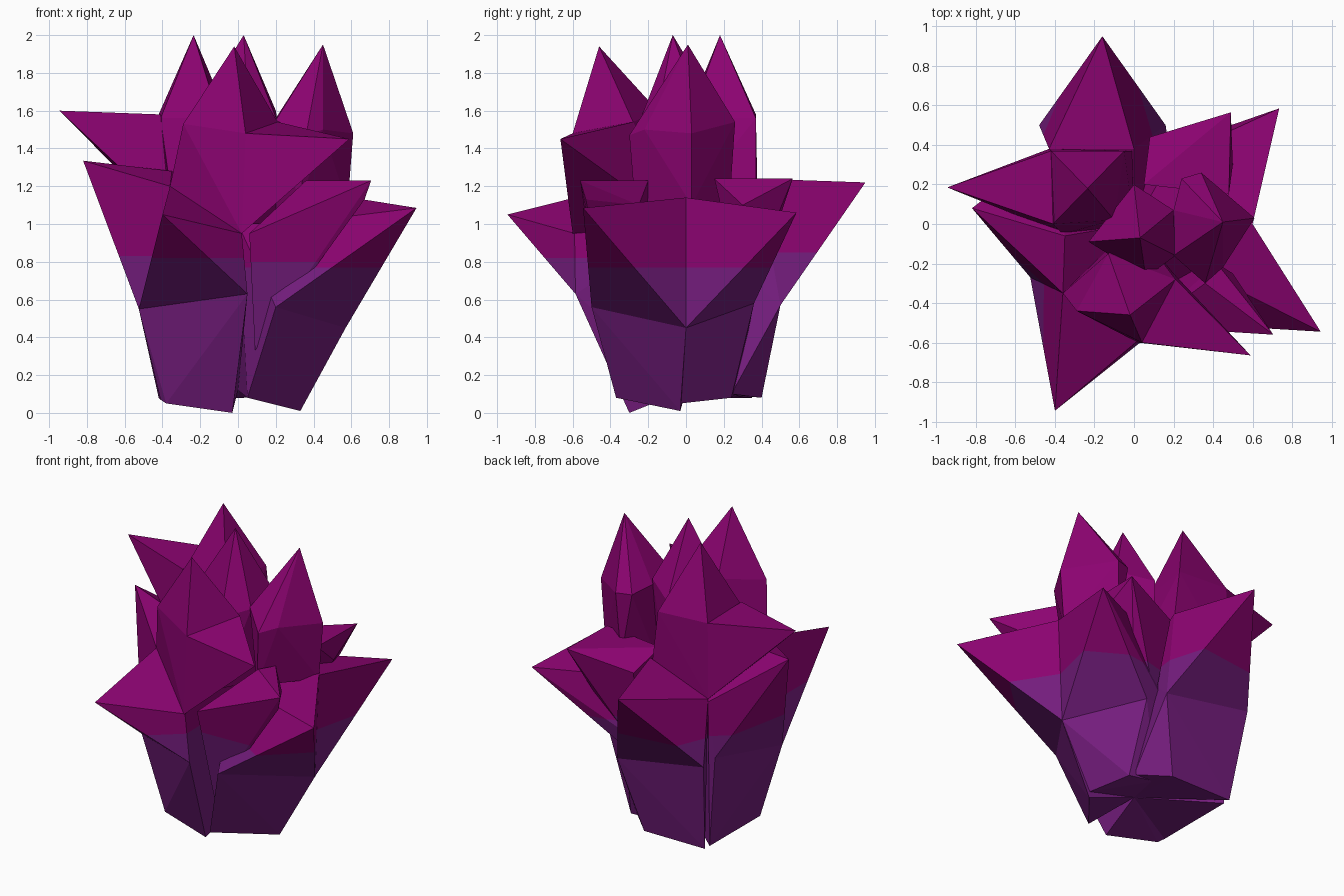
import bpy, bmesh

def material(name, rgb):
    m = bpy.data.materials.new(name)
    m.diffuse_color = (*rgb, 1)
    return m

MAGENTA = material("magenta_tip", (0.262, 0.001, 0.165))
PURPLE = material("purple_base", (0.175, 0.012, 0.205))

def crystal(name, pts, split=0.8, core=()):
    """Convex faceted crystal; faces under the split height are purple."""
    bm = bmesh.new()
    for p in list(pts) + [(0, 0, z) for z in core]:
        bm.verts.new(p)
    res = bmesh.ops.convex_hull(bm, input=bm.verts[:])
    junk = {v for v in res["geom_interior"] + res["geom_unused"]
            if isinstance(v, bmesh.types.BMVert)}
    bmesh.ops.delete(bm, geom=list(junk), context='VERTS')
    bmesh.ops.bisect_plane(bm, geom=bm.verts[:] + bm.edges[:] + bm.faces[:],
                           plane_co=(0, 0, split), plane_no=(0, 0, 1))
    bmesh.ops.recalc_face_normals(bm, faces=bm.faces[:])
    for f in bm.faces:
        f.material_index = int(f.calc_center_median().z < split)
    me = bpy.data.meshes.new(name)
    bm.to_mesh(me)
    bm.free()
    me.materials.append(MAGENTA)
    me.materials.append(PURPLE)
    bpy.context.collection.objects.link(bpy.data.objects.new(name, me))

def leaf(name, base, waist, top, tip, split):
    """Stem block from base to waist, then a point reaching outward."""
    crystal(name + "_stem", base + waist + top, split, (.12, 1.0))
    crystal(name + "_point", waist + top + [tip], split)

# Lower leaves that rise from the base and point outward
leaf("back_leaf", [(-.42, .4, .08), (.03, .4, .08), (.2, .24, .1)],
     [(-.48, .5, .68), (.16, .5, .57)],
     [(-.43, .38, 1.08), (0, .38, 1.24)], (-.16, .95, 1.22), .85)
leaf("front_leaf", [(-.41, -.2, .07), (-.03, -.3, 0), (-.38, -.23, .05)],
     [(-.525, -.27, .55), (.05, -.585, .63)],
     [(.02, -.59, .95), (-.36, -.35, 1.2)], (-.4, -.945, 1.05), .82)
leaf("left_leaf", [(-.41, -.2, .07), (-.42, .35, .08)],
     [(-.525, -.27, .55), (-.46, .35, .68)],
     [(-.36, -.35, 1.2), (-.35, -.06, 1.28), (-.43, .38, 1.06)],
     (-.82, .08, 1.335), .83)
leaf("right_front_leaf", [(.05, -.37, .08), (.33, -.03, .01)],
     [(.2, -.5, .56), (.57, 0, .45)],
     [(.6, 0, 1.14), (.42, -.28, 1.02)], (.945, -.545, 1.085), .77)
leaf("right_back_leaf", [(.33, -.03, .05), (.24, .24, .08), (.05, .26, .1)],
     [(.57, 0, .45), (.2, .36, .58), (.03, .34, .6)],
     [(.6, 0, 1.14), (.2, .34, 1.05)], (.735, .585, 1.06), .77)

# Thinner leaves behind the lower ones
crystal("right_inner_leaf", [(.705, -.56, 1.23), (.67, -.53, 1.13), (.42, -.2, 1.23),
                             (.36, -.3, 1.23), (.1, -.44, .6), (.06, -.52, .95),
                             (.5, -.25, 1.1), (.2, -.2, .6), (.09, -.38, .33)])
crystal("back_inner_leaf", [(.49, .565, 1.24), (.08, .44, 1.14), (.05, .2, 1.23),
                            (.48, .15, 1.24), (.5, .3, 1.1), (.25, .3, .6),
                            (.13, .35, .6)])

# Upper crystals with a spike on top and, for two of them, one to the side
crystal("left_spire", [(-.235, .18, 2), (-.42, .37, 1.58), (-.05, .37, 1.56),
                       (-.1, .02, 1.56), (-.41, 0, 1.56), (-.43, .38, 1.08),
                       (-.01, .37, 1.22), (-.36, -.05, 1.2)], .8, (1.1,))
crystal("left_spire_side_point", [(-.945, .185, 1.6), (-.42, .37, 1.58), (-.41, 0, 1.58),
                                  (-.36, -.05, 1.05), (-.43, .38, 1.08),
                                  (-.2, .18, 1.4)])
crystal("front_spire", [(-.02, -.46, 1.94), (-.29, -.44, 1.53), (.04, -.6, 1.48),
                        (.21, -.28, 1.54), (-.13, -.15, 1.6), (-.36, -.35, 1.2),
                        (.02, -.6, .95), (.2, -.25, 1.15)], .8, (1,))
crystal("front_spire_side_point", [(.59, -.665, 1.45), (.04, -.6, 1.48),
                                   (.21, -.28, 1.54), (.02, -.6, .95),
                                   (.2, -.25, 1.15)])
crystal("centre_spire", [(.03, -.07, 2), (0, .2, 1.55), (.2, .07, 1.6),
                         (.21, -.16, 1.54), (.06, -.27, 1.48), (-.23, -.09, 1.58),
                         (0, .18, 1), (.2, 0, 1), (.05, -.25, 1), (-.2, -.08, 1)])
crystal("right_spire", [(.45, .01, 1.95), (.34, .26, 1.54), (.24, .23, 1.54),
                        (.61, .03, 1.48), (.45, -.22, 1.5), (.36, -.3, 1.47),
                        (.2, -.16, 1.55), (.2, .07, 1.56), (.58, .03, 1.1),
                        (.32, .23, 1.1), (.33, -.27, 1.1), (.2, 0, 1)])
